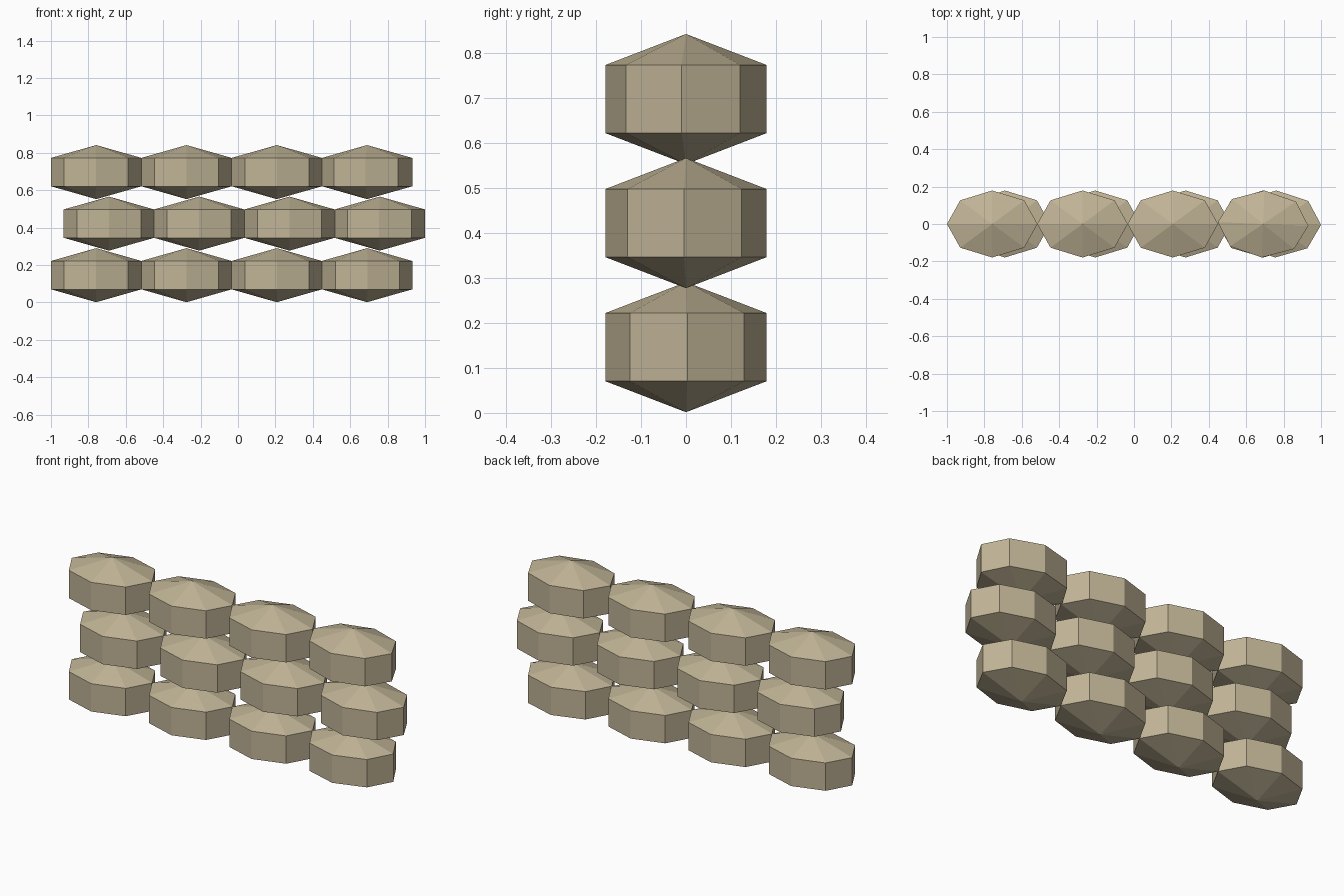
import bpy, bmesh, math

if "Cube" in bpy.data.objects:
    bpy.data.objects.remove(bpy.data.objects["Cube"])

RX, RY = 0.242, 0.179            # bag half length and half depth
POLE, RING = 0.1445, 0.0757      # half height at the apex and at the rim
SIDES = 8

mat = bpy.data.materials.new("tan sackcloth")
mat.diffuse_color = (0.53, 0.455, 0.305, 1)
mat.use_nodes = True
mat.node_tree.nodes["Principled BSDF"].inputs["Base Color"].default_value = mat.diffuse_color


def make_bag(name, x, z, yaw):
    """Eight-sided sack: straight wall with a shallow point above and below."""
    bm = bmesh.new()
    angles = [2 * math.pi * i / SIDES for i in range(SIDES)]
    low, high = [[bm.verts.new((RX * math.cos(a), RY * math.sin(a), h)) for a in angles]
                 for h in (-RING, RING)]
    bottom = bm.verts.new((0, 0, -POLE))
    top = bm.verts.new((0, 0, POLE))
    for i in range(SIDES):
        j = (i + 1) % SIDES
        bm.faces.new((low[i], low[j], high[j], high[i]))
        bm.faces.new((high[i], high[j], top))
        bm.faces.new((low[j], low[i], bottom))
    mesh = bpy.data.meshes.new(name)
    bm.to_mesh(mesh)
    bm.free()
    mesh.materials.append(mat)
    bag = bpy.data.objects.new(name, mesh)
    bag.location = (x, 0, z)
    bag.rotation_euler.z = yaw
    bpy.context.collection.objects.link(bag)


# Three courses of four bags, the middle course shifted sideways
end_yaw = (0.012, -0.018, -0.04)
for row in range(3):
    for col in range(4):
        x = -0.758 + 0.4827 * col + (0.068 if row == 1 else 0)
        z = 0.146 + 0.2755 * row
        make_bag(f"sandbag_{row + 1}_{col + 1}", x, z, end_yaw[row] if col == 3 else 0)
